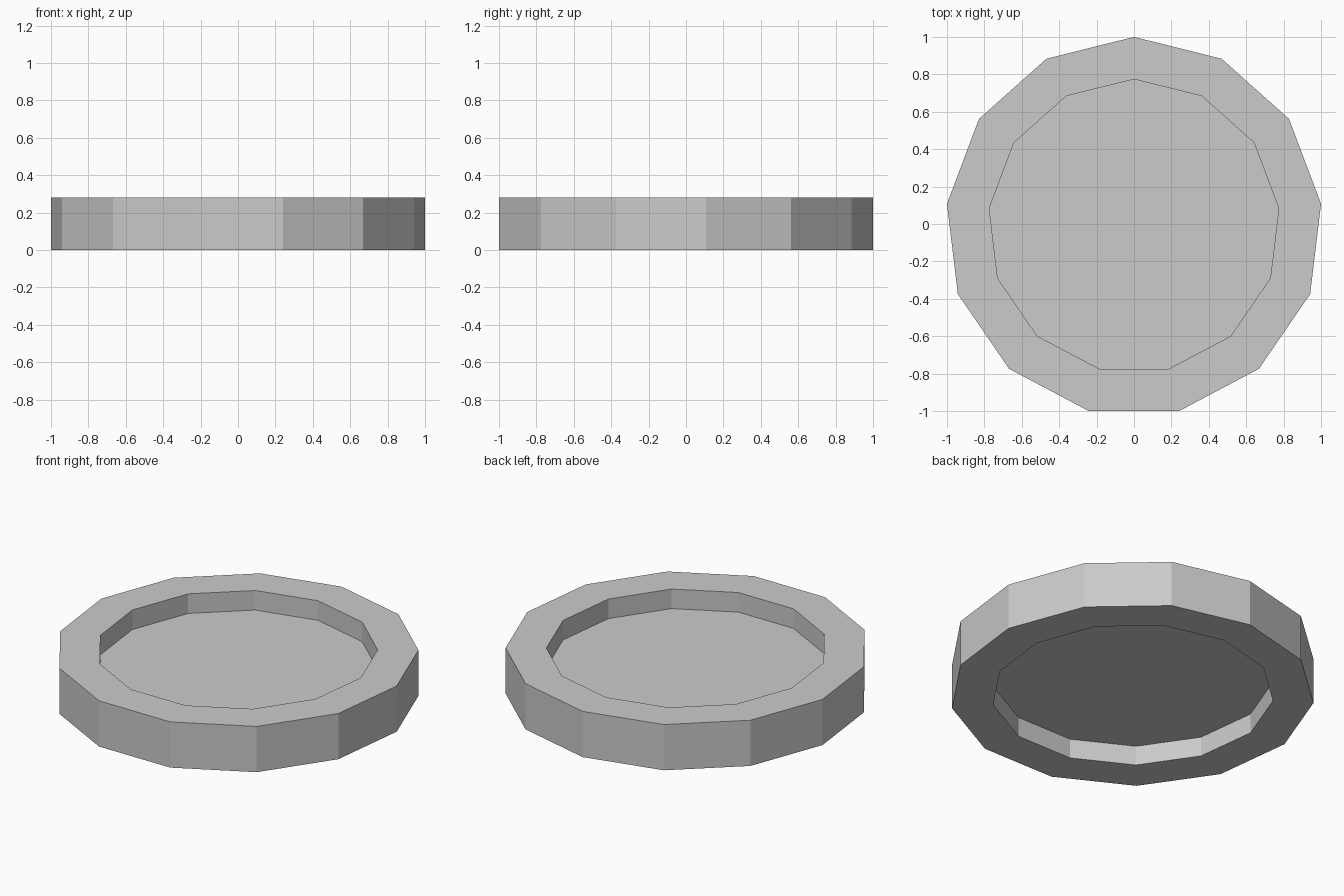
import bpy, bmesh
from math import sin, cos, pi

if "Cube" in bpy.data.objects:
    bpy.data.objects.remove(bpy.data.objects["Cube"])

SIDES = 13
HEIGHT = 0.28
INNER = 0.774    # recess size relative to the rim
RECESS = 0.12    # recess depth, same above and below


def ring(bm, scale, z):
    # 13-sided ring with a corner at the back, fitted to a 2 x 2 square
    pts = [(sin(2 * pi * k / SIDES), cos(2 * pi * k / SIDES)) for k in range(SIDES)]
    mx = max(p[0] for p in pts)
    lo, hi = min(p[1] for p in pts), max(p[1] for p in pts)
    return [bm.verts.new((scale * x / mx, scale * (2 * y - lo - hi) / (hi - lo), z))
            for x, y in pts]


# Profile from the lower web, around the rim, to the upper web
profile = [(INNER, RECESS), (INNER, 0), (1, 0), (1, HEIGHT),
           (INNER, HEIGHT), (INNER, HEIGHT - RECESS)]
bm = bmesh.new()
rings = [ring(bm, s, z) for s, z in profile]
for a, b in zip(rings, rings[1:]):
    for i in range(SIDES):
        j = (i + 1) % SIDES
        bm.faces.new((a[i], a[j], b[j], b[i]))

# Recessed floor on both sides
bm.faces.new(rings[0])
bm.faces.new(rings[-1])
bmesh.ops.recalc_face_normals(bm, faces=bm.faces)

mesh = bpy.data.meshes.new("recessed_disc")
bm.to_mesh(mesh)
bm.free()
bpy.context.collection.objects.link(bpy.data.objects.new("recessed_disc", mesh))
